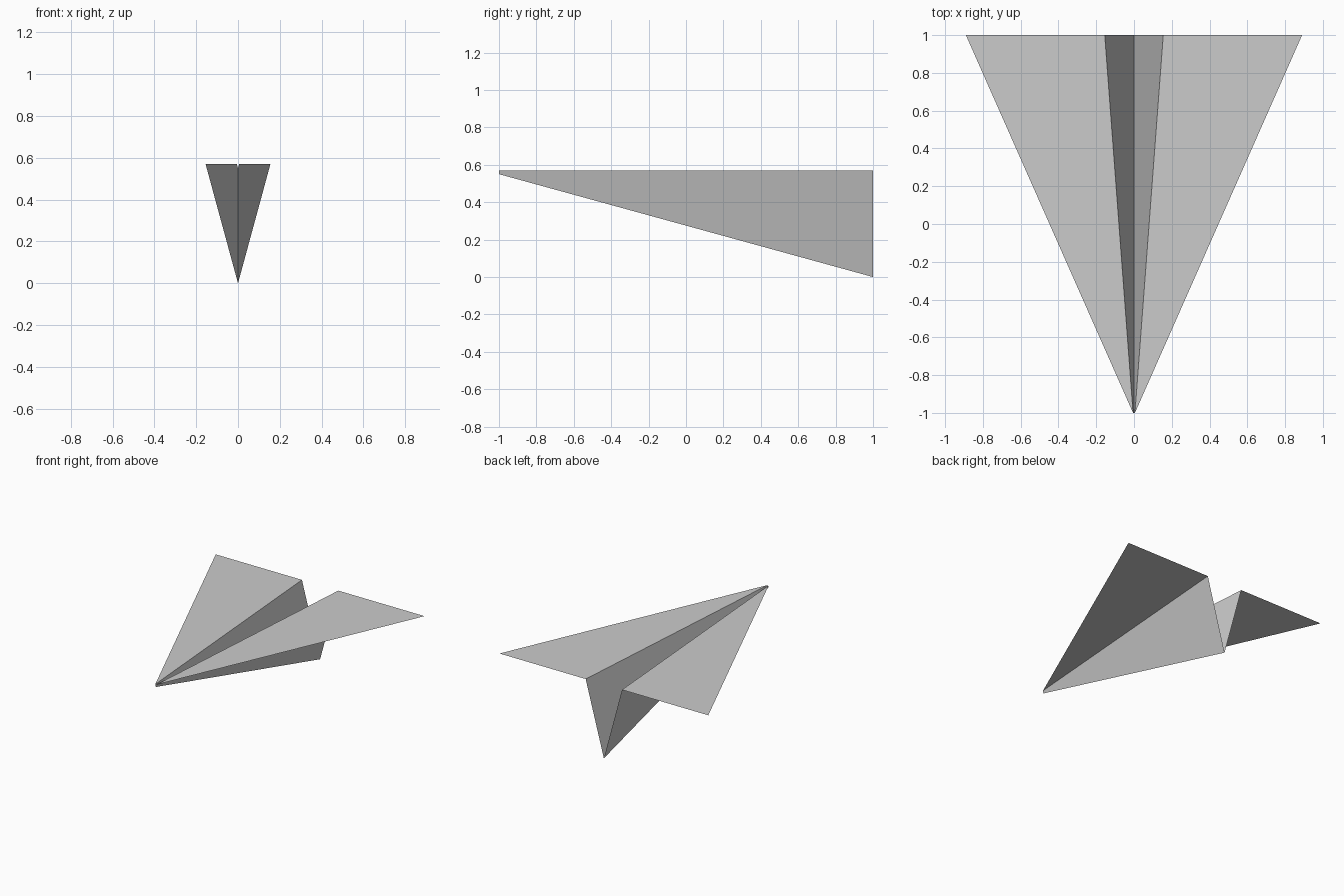
import bpy

cube = bpy.data.objects.get("Cube")
if cube:
    bpy.data.objects.remove(cube, do_unlink=True)

# Plain paper
paper = bpy.data.materials.new("light_grey_paper")
paper.use_nodes = True
colour = (0.6, 0.6, 0.6, 1)
paper.diffuse_color = colour
paper.node_tree.nodes["Principled BSDF"].inputs["Base Color"].default_value = colour

TOP = 0.57        # height of the flat wings
FOLD = 0.155      # half width of the open fold at the tail
SPAN = 0.89       # half wingspan
NOSE = 0.005      # half width of the nose


def sheet(name, corners):
    """One flat, single-layer paper panel."""
    mesh = bpy.data.meshes.new(name)
    mesh.from_pydata(corners, [], [range(len(corners))])
    mesh.materials.append(paper)
    obj = bpy.data.objects.new(name, mesh)
    bpy.context.collection.objects.link(obj)
    return obj


for side, s in (("left", 1), ("right", -1)):
    # Wing: from the nose to the fold and the outer tail corner
    wing = [(s * NOSE, -1, TOP), (s * SPAN, 1, TOP), (s * FOLD, 1, TOP)]
    # Keel side: from the wing fold down to the centre crease
    keel = [(s * NOSE, -1, TOP), (s * FOLD, 1, TOP), (0, 1, 0), (0, -1, TOP - 0.02)]
    # Keep the same side of the paper facing up on both halves
    sheet(side + "_wing", wing[::s])
    sheet(side + "_keel", keel[::s])
